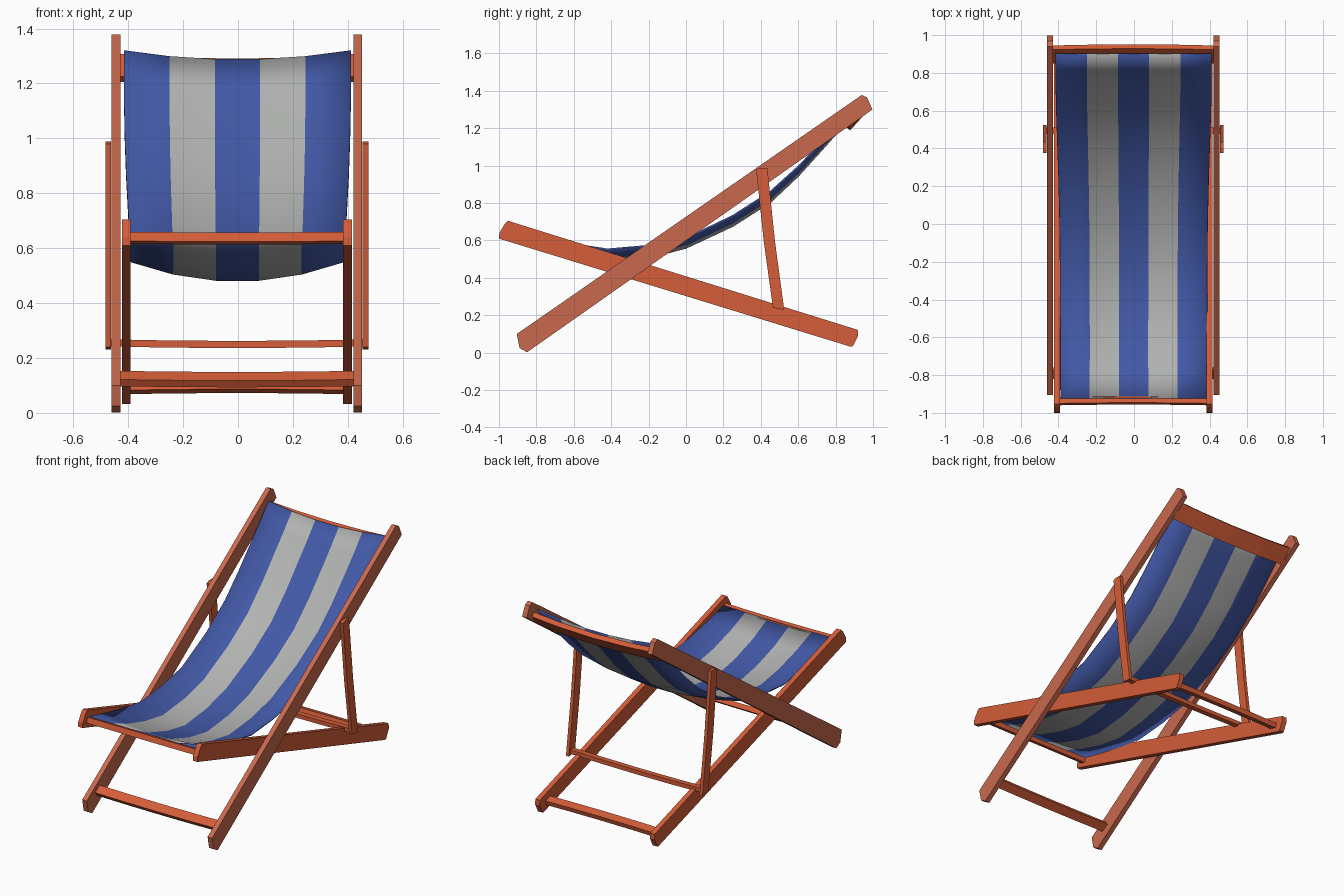
import bpy, bmesh, math

if "Cube" in bpy.data.objects:
    bpy.data.objects.remove(bpy.data.objects["Cube"])


def material(name, rgb):
    m = bpy.data.materials.new(name)
    m.diffuse_color = (*rgb, 1)
    m.use_nodes = True
    m.node_tree.nodes["Principled BSDF"].inputs["Base Color"].default_value = m.diffuse_color
    return m


WOOD = material("red_wood", (0.66, 0.11, 0.04))
PALE = material("pale_red_wood", (0.58, 0.14, 0.075))
BLUE = material("blue_canvas", (0.055, 0.10, 0.39))
GREY = material("grey_canvas", (0.44, 0.45, 0.44))


def make_object(name, bm, mats):
    bmesh.ops.recalc_face_normals(bm, faces=bm.faces)
    me = bpy.data.meshes.new(name)
    bm.to_mesh(me)
    bm.free()
    for m in mats:
        me.materials.append(m)
    ob = bpy.data.objects.new(name, me)
    bpy.context.collection.objects.link(ob)
    return ob


def sweep(name, profile, stations, mat):
    """Sweep a y/z profile along x; stations are (x, dy, dz)."""
    bm = bmesh.new()
    rings = [[bm.verts.new((x, y + dy, z + dz)) for y, z in profile] for x, dy, dz in stations]
    n = len(profile)
    for a, b in zip(rings, rings[1:]):
        for i in range(n):
            j = (i + 1) % n
            bm.faces.new((a[i], a[j], b[j], b[i]))
    bm.faces.new(rings[0])
    bm.faces.new(rings[-1])
    return make_object(name, bm, [mat])


def rect(cy, cz, width, thick, deg):
    """Rectangle in y/z whose width runs along the given angle."""
    c, s = math.cos(math.radians(deg)), math.sin(math.radians(deg))
    return [(cy + u * width / 2 * c - v * thick / 2 * s, cz + u * width / 2 * s + v * thick / 2 * c)
            for u, v in ((-1, -1), (1, -1), (1, 1), (-1, 1))]


def crossbar(name, profile, half, sag=0.0, back=0.0):
    st = [(half * t - 0.003, back * (1 - t * t), -sag * (1 - t * t)) for t in (-1, -0.55, 0, 0.55, 1)]
    return sweep(name, profile, st, WOOD)


# Side timbers, repeated left and right
back_rail = [(-0.905, 0.10), (-0.89, 0.025), (-0.85, 0.002), (0.997, 1.30), (0.968, 1.365), (0.94, 1.378)]
seat_rail = [(-1.0, 0.61), (0.88, 0.032), (0.893, 0.035), (0.92, 0.09), (0.918, 0.122),
             (-0.952, 0.705), (-0.968, 0.69), (-0.998, 0.64)]
prop = [(0.375, 0.98), (0.415, 0.60), (0.465, 0.24), (0.525, 0.23), (0.475, 0.60), (0.44, 0.94),
        (0.435, 0.988), (0.40, 0.988)]
for side, s in (("left", -1), ("right", 1)):
    for part, prof, x0, x1, mat in (("back_rail", back_rail, 0.424, 0.456, PALE),
                                    ("seat_rail", seat_rail, 0.387, 0.419, WOOD),
                                    ("prop_leg", prop, 0.458, 0.479, WOOD)):
        sweep(f"{part}_{side}", prof, [(s * x0 - 0.004, 0, 0), (s * x1 - 0.004, 0, 0)], mat)

# Cross bars
crossbar("top_crossboard", rect(0.897, 1.257, 0.11, 0.03, 48), 0.43, 0.018, 0.006)
crossbar("front_seat_bar", rect(-0.938, 0.638, 0.035, 0.035, -17), 0.40, 0.003, 0.004)
crossbar("lower_front_bar", rect(-0.79, 0.125, 0.055, 0.03, 34.7), 0.43, 0.004)
crossbar("rear_foot_bar", rect(0.835, 0.09, 0.05, 0.03, -17), 0.40, -0.004)
crossbar("prop_bar", rect(0.493, 0.255, 0.034, 0.026, 0), 0.465, 0.006)

# Striped canvas sling: (y, edge z, centre drop, half width) along its length
sling = [(-0.925, 0.652, 0.005, 0.388), (-0.78, 0.617, 0.04, 0.388), (-0.60, 0.580, 0.062, 0.388),
         (-0.42, 0.553, 0.068, 0.389), (-0.20, 0.572, 0.064, 0.390), (0.0, 0.612, 0.052, 0.392),
         (0.25, 0.732, 0.055, 0.398), (0.45, 0.860, 0.056, 0.405), (0.60, 0.995, 0.050, 0.410),
         (0.74, 1.140, 0.040, 0.413), (0.82, 1.225, 0.035, 0.413), (0.90, 1.318, 0.032, 0.413)]
bm = bmesh.new()
rows = []
for y, z, drop, half in sling:
    row = []
    for i in range(6):
        t = (i - 2.5) / 2.5
        row.append(bm.verts.new((t * half - 0.002, y, z - drop * (1 - t * t) * 1.04)))
    rows.append(row)
for a, b in zip(rows, rows[1:]):
    for i in range(5):
        f = bm.faces.new((a[i], a[i + 1], b[i + 1], b[i]))
        f.material_index = i % 2
        f.smooth = True
canvas = make_object("canvas_sling", bm, [BLUE, GREY])
thick = canvas.modifiers.new("thickness", "SOLIDIFY")
thick.thickness = 0.008
thick.offset = 0
